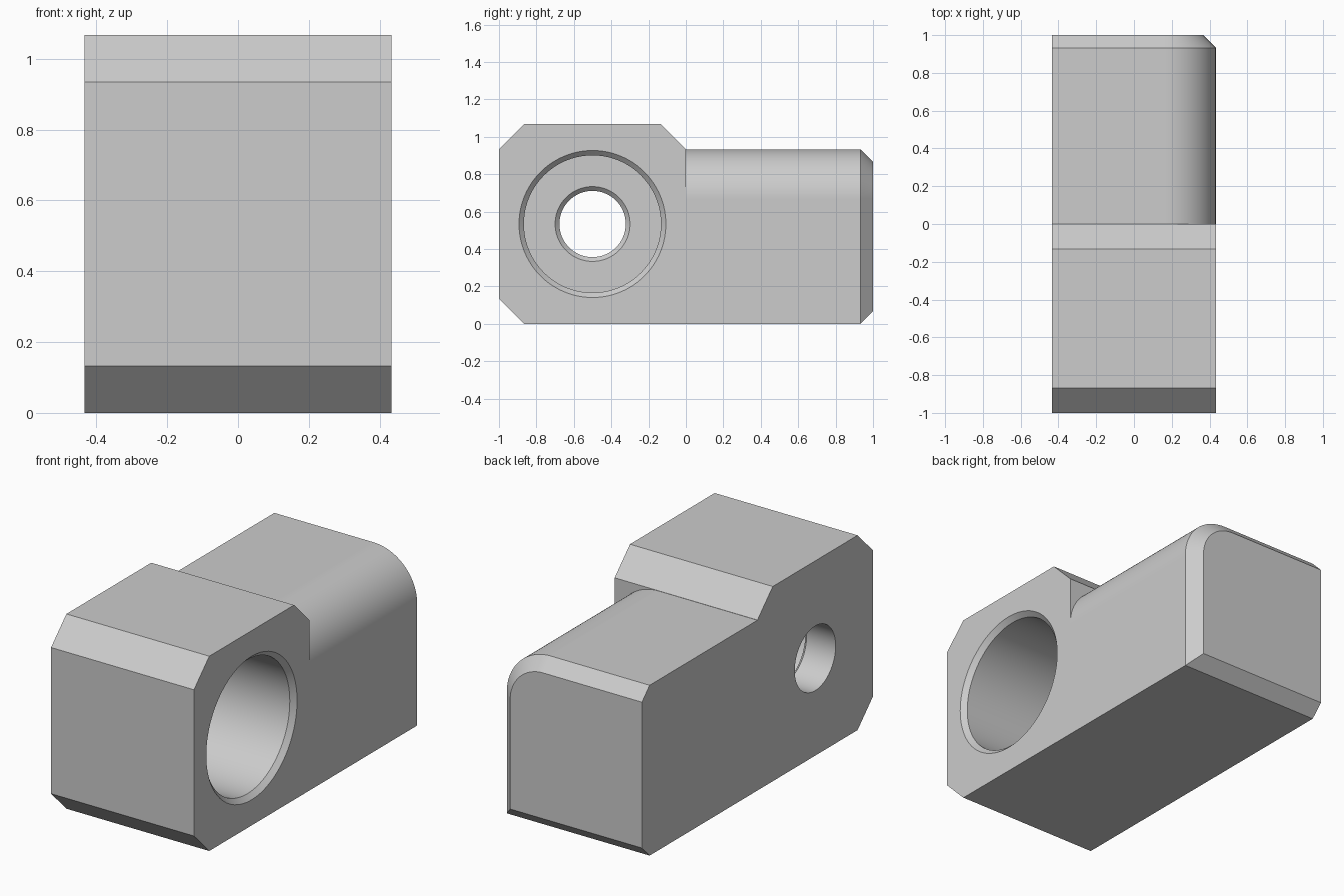
import bpy, bmesh
from math import sin, cos, pi, radians

cube = bpy.data.objects.get("Cube")
if cube:
    bpy.data.objects.remove(cube, do_unlink=True)

HALF_W = 0.433      # half width in x
TOP = 1.067         # height of the clamp block
TAIL_TOP = 0.933    # height of the tail
CHAMFER = 0.133     # block chamfer
BEVEL = 0.067       # tail end chamfer
ROUND = 0.267       # tail top corner radius

grey = bpy.data.materials.new("plain_grey")
grey.use_nodes = True
colour = (0.604, 0.604, 0.604, 1)
grey.diffuse_color = colour
grey.node_tree.nodes["Principled BSDF"].inputs["Base Color"].default_value = colour


def loft(name, rings):
    """Skin matching closed loops in order and cap both ends."""
    bm = bmesh.new()
    loops = [[bm.verts.new(p) for p in ring] for ring in rings]
    n = len(loops[0])
    for a, b in zip(loops, loops[1:]):
        for i in range(n):
            j = (i + 1) % n
            bm.faces.new((a[i], a[j], b[j], b[i]))
    bm.faces.new(loops[0])
    bm.faces.new(loops[-1])
    bmesh.ops.recalc_face_normals(bm, faces=bm.faces)
    mesh = bpy.data.meshes.new(name)
    bm.to_mesh(mesh)
    bm.free()
    mesh.materials.append(grey)
    obj = bpy.data.objects.new(name, mesh)
    bpy.context.collection.objects.link(obj)
    return obj


def tail_section(y, inset):
    """Tail cross-section with one rounded top corner; the -x side is not inset."""
    r, right = ROUND - inset, HALF_W - inset
    arc = [(HALF_W - ROUND + r * cos(a), y, TAIL_TOP - ROUND + r * sin(a))
           for a in (pi / 2 * i / 24 for i in range(25))]
    return [(-HALF_W, y, inset), (right, y, inset)] + arc + [(-HALF_W, y, TAIL_TOP - inset)]


def circle(x, r, n=96):
    return [(x, -0.5 + r * cos(2 * pi * i / n), TOP / 2 + r * sin(2 * pi * i / n))
            for i in range(n)]


def combine(target, other, operation):
    mod = target.modifiers.new(operation.lower(), 'BOOLEAN')
    mod.object, mod.operation, mod.solver = other, operation, 'EXACT'
    bpy.context.view_layer.objects.active = target
    bpy.ops.object.modifier_apply(modifier=mod.name)
    bpy.data.objects.remove(other, do_unlink=True)


# Clamp block with chamfered corners
outline = [(-1 + CHAMFER, 0), (0, 0), (0, TOP - CHAMFER), (-CHAMFER, TOP),
           (-1 + CHAMFER, TOP), (-1, TOP - CHAMFER), (-1, CHAMFER)]
body = loft("clamp_block", [[(x, y, z) for y, z in outline] for x in (-HALF_W, HALF_W)])

# Tail with a chamfered end
tail = loft("tail", [tail_section(-0.05, 0), tail_section(1 - BEVEL, 0),
                     tail_section(1, BEVEL)])
combine(body, tail, 'UNION')

# Counterbore and through hole, both with a chamfered rim
bore = loft("bore_cutter", [circle(x, r) for x, r in (
    (0.46, 0.42), (0.407, 0.367), (-0.233, 0.367),
    (-0.233, 0.2), (-0.256, 0.177), (-0.5, 0.177))])
bore.hide_render = True
combine(body, bore, 'DIFFERENCE')

# Smooth curved walls, crisp edges
bpy.ops.object.select_all(action='DESELECT')
body.select_set(True)
bpy.context.view_layer.objects.active = body
bpy.ops.object.shade_smooth_by_angle(angle=radians(30))
weighted = body.modifiers.new("weighted_normals", 'WEIGHTED_NORMAL')
weighted.keep_sharp = True
